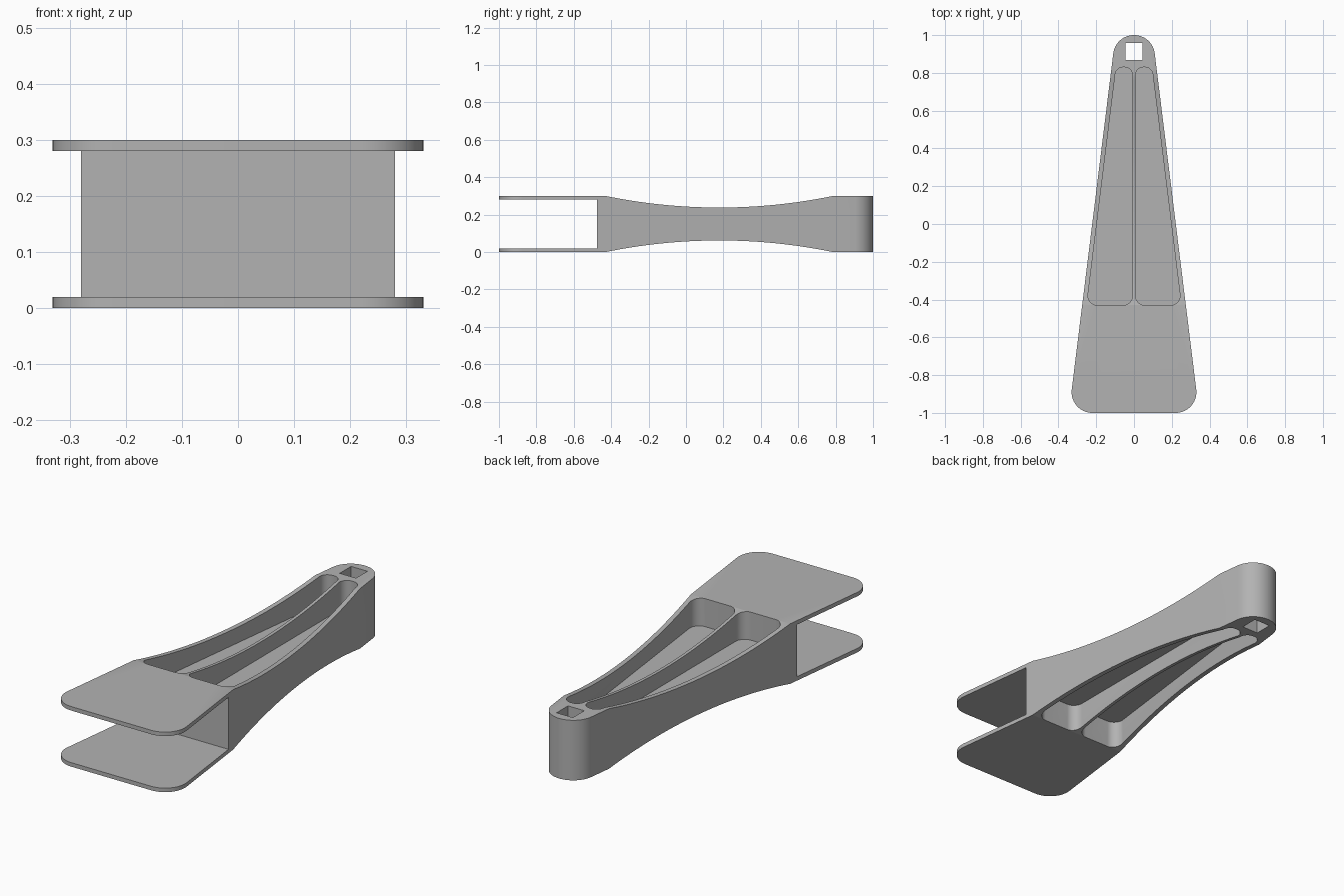
import bpy, bmesh, math
from mathutils import Vector

if "Cube" in bpy.data.objects:
    bpy.data.objects.remove(bpy.data.objects["Cube"])

grey = bpy.data.materials.new("plain grey")
grey.use_nodes = True
colour = (0.45, 0.45, 0.45, 1)
grey.diffuse_color = colour
grey.node_tree.nodes["Principled BSDF"].inputs["Base Color"].default_value = colour


def side(y):
    """Half width of the tapered arm at a given y."""
    return 0.28 - 0.1236 * (y + 0.475)


def rounded(corners, steps=14):
    """Round each (x, y, radius) corner of a counter-clockwise outline."""
    points = []
    for i, (x, y, r) in enumerate(corners):
        p = Vector((x, y))
        a = (Vector(corners[i - 1][:2]) - p).normalized()
        b = (Vector(corners[(i + 1) % len(corners)][:2]) - p).normalized()
        if r == 0:
            points.append(p)
            continue
        half = a.angle(b) / 2
        centre = p + (a + b).normalized() * r / math.sin(half)
        start = p + a * r / math.tan(half) - centre
        end = p + b * r / math.tan(half) - centre
        turn = math.atan2(start.x * end.y - start.y * end.x, start.dot(end))
        base = math.atan2(start.y, start.x)
        for k in range(steps + 1):
            t = base + turn * k / steps
            points.append(centre + Vector((math.cos(t), math.sin(t))) * r)
    return points


def prism(name, points, low, high, axis="z"):
    """Extrude an outline along z, or a (y, z) outline along x."""
    bm = bmesh.new()
    place = (lambda p: (p[0], p[1], low)) if axis == "z" else (lambda p: (low, p[0], p[1]))
    face = bm.faces.new([bm.verts.new(place(p)) for p in points])
    grown = bmesh.ops.extrude_face_region(bm, geom=[face])
    move = (0, 0, high - low) if axis == "z" else (high - low, 0, 0)
    bmesh.ops.translate(bm, vec=move,
                        verts=[v for v in grown["geom"] if isinstance(v, bmesh.types.BMVert)])
    bmesh.ops.recalc_face_normals(bm, faces=bm.faces)
    mesh = bpy.data.meshes.new(name)
    bm.to_mesh(mesh)
    bm.free()
    mesh.materials.append(grey)
    obj = bpy.data.objects.new(name, mesh)
    bpy.context.collection.objects.link(obj)
    return obj


def box(x0, x1, y0, y1):
    return [(x0, y0), (x1, y0), (x1, y1), (x0, y1)]


# Tapered arm with rounded ends
arm = prism("tapered_arm", rounded([
    (-side(-1), -1, 0.11), (side(-1), -1, 0.11),
    (side(1), 1, 0.1095), (-side(1), 1, 0.1095)]), 0, 0.3)

# Slot that leaves two thin plates at the front
cutters = [prism("slot_cutter", box(-1.2, -0.475, 0.02, 0.28), -0.6, 0.6, "x")]

# Shallow arched hollows above and below
mid, half_chord, sag = 0.178, 0.608, 0.062
radius = (half_chord ** 2 + sag ** 2) / (2 * sag)
sweep = math.asin(half_chord / radius)
steps = 40
for upper in (True, False):
    arc = []
    for k in range(steps + 1):
        t = sweep * (2 * k / steps - 1)
        z = 0.3 - sag + radius * (1 - math.cos(t))
        arc.append((mid + radius * math.sin(t), z if upper else 0.3 - z))
    outside = 0.5 if upper else -0.2
    arc += [(mid + half_chord, outside), (mid - half_chord, outside)]
    cutters.append(prism("arch_cutter", arc, -0.6, 0.6, "x"))

# Four rounded pockets either side of a thin central web
front, back, inner, wall = -0.43, 0.83, 0.008, 0.024
pocket = rounded([(inner, front, 0.05), (side(front) - wall, front, 0.05),
                  (side(back) - wall, back, 0.042), (inner, back, 0.042)])
for sign in (1, -1):
    outline = [(sign * p.x, p.y) for p in pocket]
    for low, high in ((0.16, 0.5), (-0.2, 0.14)):
        cutters.append(prism("pocket_cutter", outline, low, high))

# Square through hole in the narrow end
cutters.append(prism("hole_cutter", box(-0.045, 0.045, 0.867, 0.957), -0.2, 0.5))

# Cut the arm, then drop the cutters
bpy.ops.object.select_all(action="DESELECT")
bpy.context.view_layer.objects.active = arm
arm.select_set(True)
for cutter in cutters:
    cutter.hide_render = True
    mod = arm.modifiers.new("cut", "BOOLEAN")
    mod.operation = "DIFFERENCE"
    mod.solver = "EXACT"
    mod.object = cutter
    bpy.ops.object.modifier_apply(modifier=mod.name)
    bpy.data.objects.remove(cutter)
bpy.ops.object.shade_smooth_by_angle(angle=math.radians(20))
